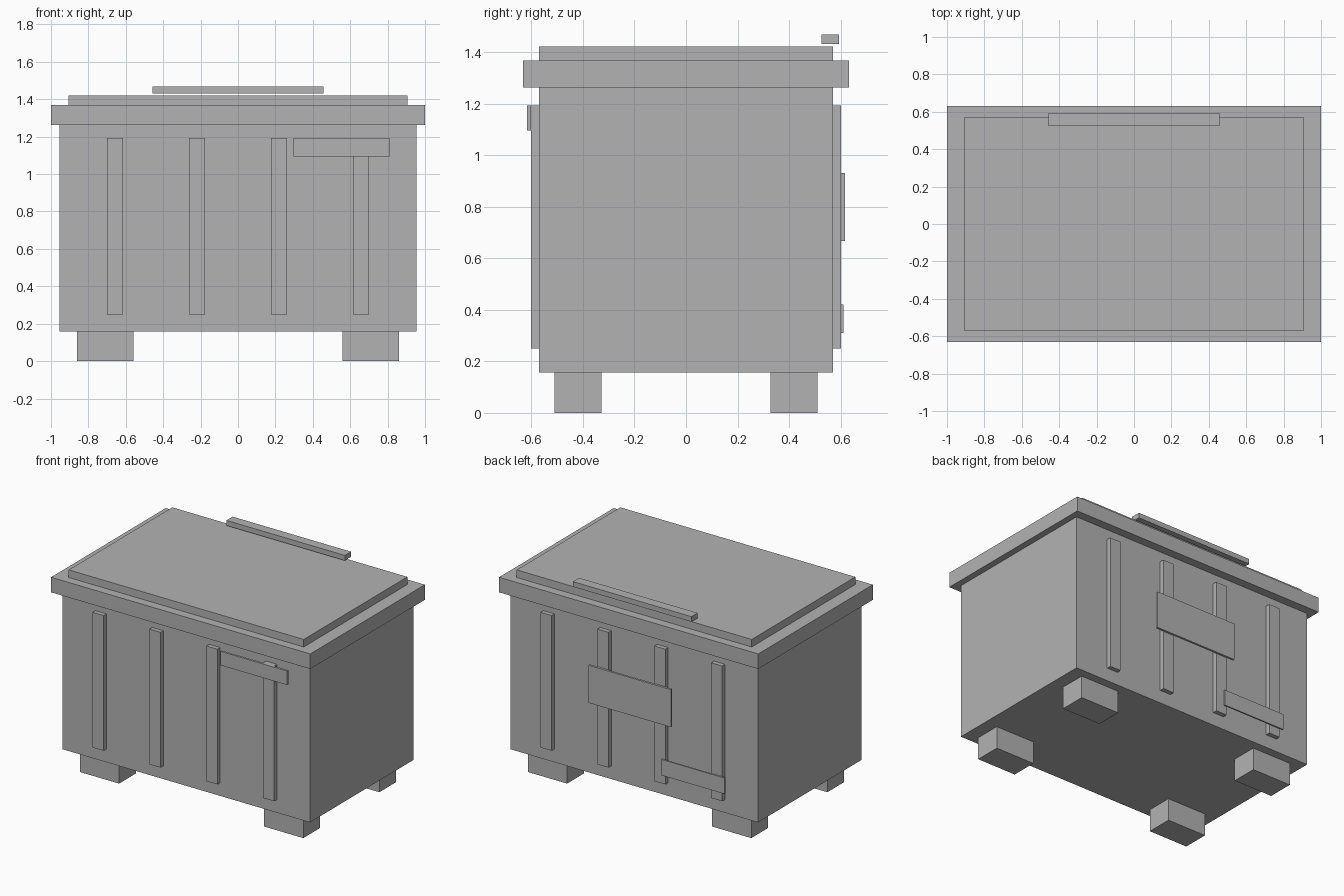
import bpy

cube = bpy.data.objects.get("Cube")
if cube:
    bpy.data.objects.remove(cube, do_unlink=True)

grey = bpy.data.materials.new("plain grey")
grey.use_nodes = True
colour = (0.45, 0.45, 0.45, 1)
grey.diffuse_color = colour
grey.node_tree.nodes["Principled BSDF"].inputs["Base Color"].default_value = colour


def box(name, x, y, z):
    """Box from (min, max) spans along each axis."""
    spans = (x, y, z)
    bpy.ops.mesh.primitive_cube_add(size=1, location=[(a + b) / 2 for a, b in spans])
    obj = bpy.context.object
    obj.name = name
    obj.scale = [b - a for a, b in spans]
    bpy.ops.object.transform_apply(location=False, rotation=False, scale=True)
    obj.data.materials.append(grey)
    return obj


def around(centre, half):
    return centre - half, centre + half


# Main bin and two-step lid
box("bin_body", around(0, 0.955), around(0, 0.571), (0.157, 1.263))
box("lid_rim", around(0, 1), around(0, 0.632), (1.263, 1.368))
box("lid_panel", around(0, 0.907), around(0, 0.571), (1.368, 1.421))

# Bar hovering over the back edge of the lid
box("lid_handle", around(0, 0.457), (0.525, 0.593), (1.432, 1.468))

# Four block feet
for side, sx in (("left", 1), ("right", -1)):
    for end, sy in (("front", -1), ("back", 1)):
        box(f"{end}_{side}_foot", around(sx * 0.711, 0.151),
            around(sy * 0.419, 0.092), (0, 0.157))

# Upright ribs on the front and back
for end, sy in (("front", -1), ("back", 1)):
    for i in range(4):
        box(f"{end}_rib_{i + 1}", around((i - 1.5) * 0.439, 0.0425),
            around(sy * 0.582, 0.02), (0.249, 1.192))

# Thin plates fixed across the ribs
box("front_plate", (0.297, 0.811), (-0.617, -0.602), (1.095, 1.192))
box("back_large_plate", around(0.003, 0.318), (0.602, 0.617), (0.668, 0.93))
box("back_small_plate", (-0.725, -0.239), (0.602, 0.612), (0.31, 0.421))
